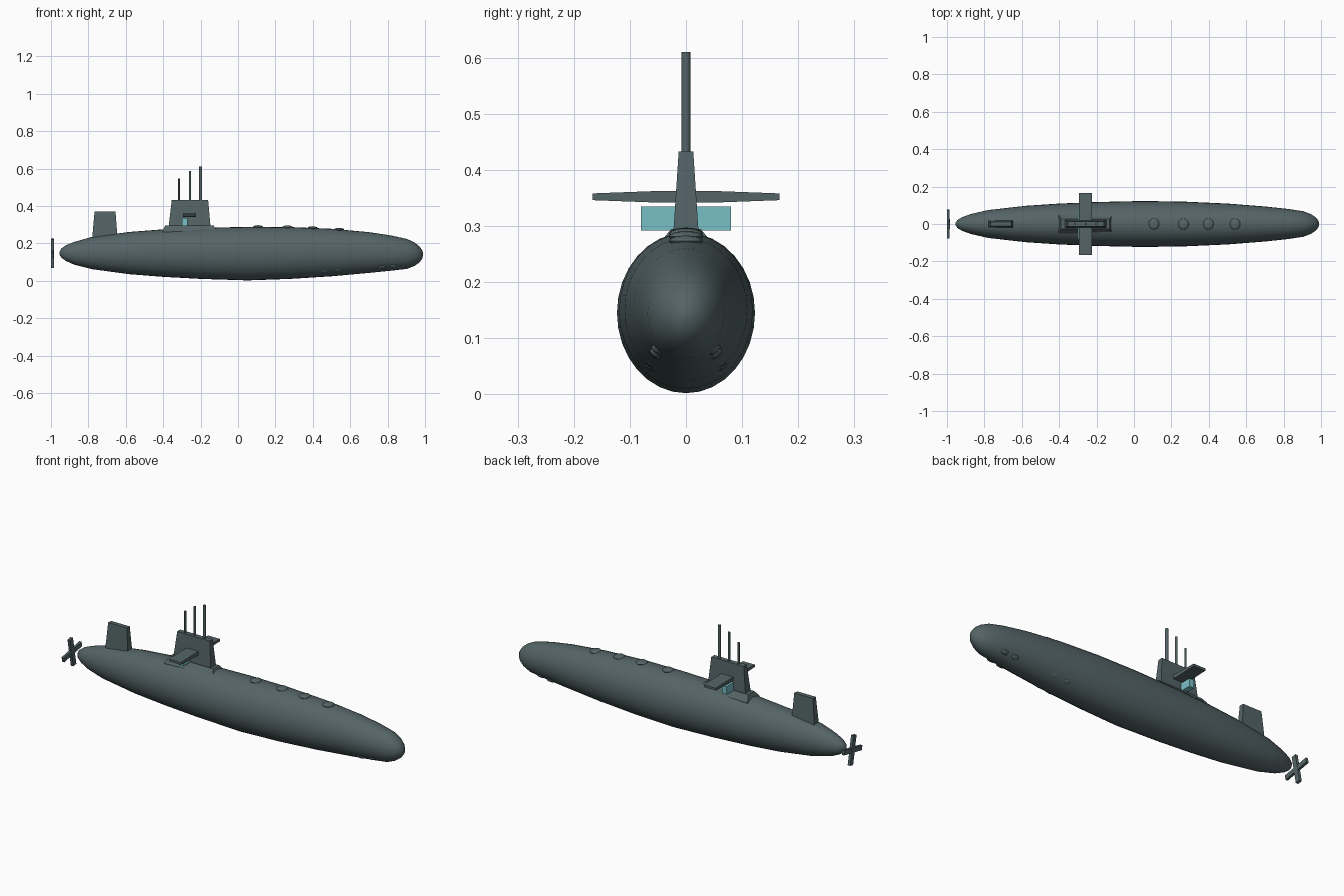
import bpy, bmesh, math
from mathutils import Matrix

if "Cube" in bpy.data.objects:
    bpy.data.objects.remove(bpy.data.objects["Cube"])

def material(name, rgb):
    m = bpy.data.materials.new(name)
    m.diffuse_color = (*rgb, 1)
    m.use_nodes = True
    m.node_tree.nodes["Principled BSDF"].inputs["Base Color"].default_value = m.diffuse_color
    return m

GREY = material("slate_grey", (0.09, 0.128, 0.135))
TEAL = material("pale_teal", (0.19, 0.52, 0.56))

def finish(name, bm, mat, smooth=False):
    bmesh.ops.recalc_face_normals(bm, faces=bm.faces)
    me = bpy.data.meshes.new(name)
    bm.to_mesh(me)
    bm.free()
    me.materials.append(mat)
    ob = bpy.data.objects.new(name, me)
    bpy.context.collection.objects.link(ob)
    if smooth:
        bpy.ops.object.select_all(action='DESELECT')
        ob.select_set(True)
        bpy.context.view_layer.objects.active = ob
        bpy.ops.object.shade_smooth_by_angle(angle=math.radians(40))
    return ob

def loft(name, rings, mat, smooth=False):
    """Skin a list of equal-length point rings and cap both ends."""
    bm = bmesh.new()
    rows = [[bm.verts.new(p) for p in r] for r in rings]
    n = len(rows[0])
    for a, b in zip(rows, rows[1:]):
        for i in range(n):
            j = (i + 1) % n
            bm.faces.new((a[i], a[j], b[j], b[i]))
    bm.faces.new(rows[0])
    bm.faces.new(rows[-1])
    return finish(name, bm, mat, smooth)

def rect(x0, x1, w, z):
    return [(x0, -w, z), (x1, -w, z), (x1, w, z), (x0, w, z)]

def ellipsoid(name, loc, radii, rot=0):
    bm = bmesh.new()
    bmesh.ops.create_uvsphere(bm, u_segments=16, v_segments=10, radius=1)
    bmesh.ops.transform(bm, verts=bm.verts, matrix=Matrix.Translation(loc)
                        @ Matrix.Rotation(rot, 4, 'X') @ Matrix.Diagonal((*radii, 1)))
    return finish(name, bm, GREY, True)

# Hull: x, bottom z, top z
profile = [(-0.955, 0.142, 0.152), (-0.945, 0.124, 0.172), (-0.92, 0.106, 0.19),
           (-0.875, 0.086, 0.208), (-0.78, 0.062, 0.235), (-0.58, 0.035, 0.261),
           (-0.40, 0.021, 0.275), (-0.20, 0.010, 0.283), (0.05, 0.002, 0.288),
           (0.28, 0.010, 0.287), (0.50, 0.024, 0.278), (0.70, 0.042, 0.26),
           (0.82, 0.054, 0.242), (0.905, 0.064, 0.223), (0.945, 0.08, 0.204),
           (0.97, 0.098, 0.184), (0.985, 0.118, 0.163), (0.99, 0.137, 0.145)]

def hull_ring(x, lo, hi, n=32):
    c, r = (lo + hi) / 2, (hi - lo) / 2
    return [(x, 0.86 * r * math.cos(2 * math.pi * i / n),
             c + r * math.sin(2 * math.pi * i / n)) for i in range(n)]

loft("hull", [hull_ring(*p) for p in profile], GREY, True)

# Sail with its sloped base, and the tail fin
loft("sail_base", [rect(-0.405, -0.113, 0.052, 0.25), rect(-0.403, -0.115, 0.05, 0.266),
                   rect(-0.39, -0.13, 0.026, 0.295)], GREY)
loft("sail", [rect(-0.372, -0.146, 0.023, 0.28), rect(-0.354, -0.16, 0.013, 0.433)], GREY)
loft("tail_fin", [rect(-0.782, -0.642, 0.021, 0.20), rect(-0.767, -0.655, 0.012, 0.37)], GREY)

# Sail planes, thinner toward the tips
def plane_ring(y, h):
    return [(-0.295, y, 0.352 - h), (-0.224, y, 0.352 - h),
            (-0.224, y, 0.352 + h), (-0.295, y, 0.352 + h)]
loft("sail_planes", [plane_ring(-0.167, 0.006), plane_ring(-0.06, 0.010),
                     plane_ring(0.06, 0.010), plane_ring(0.167, 0.006)], GREY)

# Teal crossbar under the planes
loft("teal_crossbar", [rect(-0.299, -0.27, 0.08, 0.292), rect(-0.299, -0.27, 0.08, 0.335)], TEAL)

# Masts
for i, (x, top, r) in enumerate([(-0.20, 0.61, 0.008), (-0.257, 0.588, 0.006), (-0.315, 0.548, 0.005)]):
    rings = [[(x + r * math.cos(math.pi * k / 6), r * math.sin(math.pi * k / 6), z)
              for k in range(12)] for z in (0.42, top)]
    loft(f"mast_{i + 1}", rings, GREY, True)

# Deck hatches along the top
for i, (x, z) in enumerate([(0.107, 0.287), (0.264, 0.286), (0.398, 0.281), (0.54, 0.273)]):
    ellipsoid(f"deck_hatch_{i + 1}", (x, 0, z), (0.028, 0.030, 0.010))

# Bow doors, paired on each lower side
for side, s in (("right", 1), ("left", -1)):
    for i, (x, y, z) in enumerate([(0.83, 0.052, 0.079), (0.77, 0.055, 0.072),
                                   (0.53, 0.063, 0.057), (0.46, 0.065, 0.051)]):
        ellipsoid(f"bow_door_{side}_{i + 1}", (x, s * y, z), (0.022, 0.012, 0.006), s * math.radians(45))

# Propeller: two crossed bars, slightly turned
bm = bmesh.new()
for k in range(2):
    bmesh.ops.create_cube(bm, size=1, matrix=Matrix.Translation((-0.992, 0, 0.148))
                          @ Matrix.Rotation(math.radians(11 + 90 * k), 4, 'X')
                          @ Matrix.Diagonal((0.015 - 0.002 * k, 0.026, 0.155, 1)))
finish("propeller", bm, GREY)
